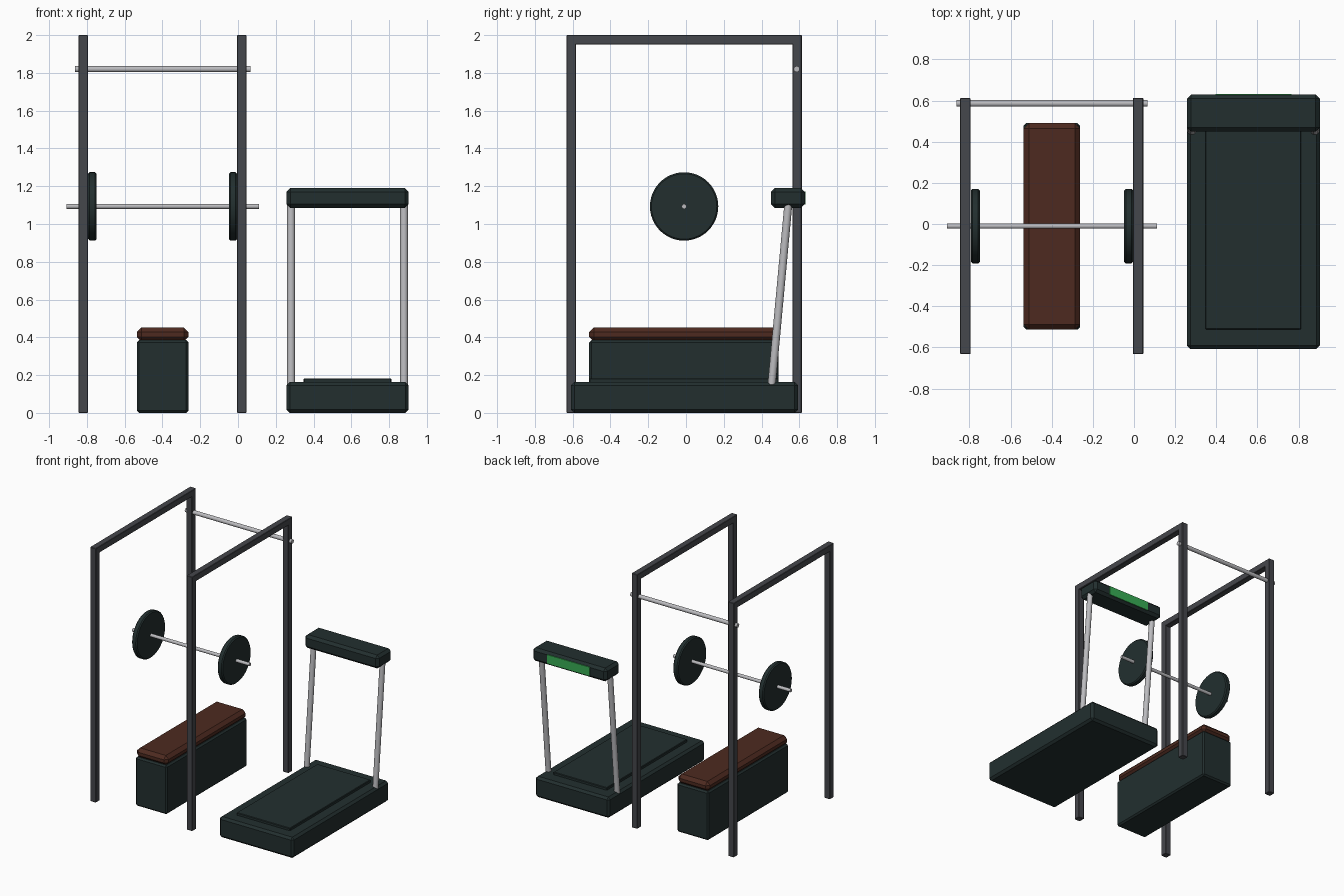
import bpy
from math import pi, radians
from mathutils import Vector

old = bpy.data.objects.get("Cube")
if old:
    bpy.data.objects.remove(old, do_unlink=True)


def material(name, rgb):
    m = bpy.data.materials.new(name)
    m.use_nodes = True
    m.diffuse_color = (*rgb, 1)
    m.node_tree.nodes["Principled BSDF"].inputs["Base Color"].default_value = (*rgb, 1)
    return m


frame_grey = material("frame grey", (0.06, 0.063, 0.072))
rubber = material("dark rubber", (0.016, 0.028, 0.028))
steel = material("steel", (0.5, 0.5, 0.52))
leather = material("brown leather", (0.075, 0.023, 0.014))
screen_green = material("screen green", (0.04, 0.42, 0.09))


def finish(name, mat, bevel):
    ob = bpy.context.object
    ob.name = name
    ob.data.materials.append(mat)
    if bevel:
        mod = ob.modifiers.new("Bevel", "BEVEL")
        mod.width = bevel
        mod.segments = 1
        mod.limit_method = "ANGLE"
        mod.angle_limit = radians(40)
    return ob


def box(name, x, y, z, mat, bevel=0.0):
    """Box from its (min, max) range on each axis."""
    ranges = (x, y, z)
    bpy.ops.mesh.primitive_cube_add(size=1, location=[(a + b) / 2 for a, b in ranges])
    bpy.context.object.scale = [b - a for a, b in ranges]
    bpy.ops.object.transform_apply(location=False, rotation=False, scale=True)
    return finish(name, mat, bevel)


def rod(name, start, end, radius, mat, sides=16, bevel=0.0):
    """Cylinder between two points."""
    start, end = Vector(start), Vector(end)
    axis = end - start
    bpy.ops.mesh.primitive_cylinder_add(
        vertices=sides, radius=radius, depth=axis.length, location=(start + end) / 2,
        rotation=axis.to_track_quat("Z", "Y").to_euler())
    bpy.ops.object.shade_smooth_by_angle(angle=radians(35))
    return finish(name, mat, bevel)


# Rack: two side frames of square tube
for side, x0 in (("right", -0.845), ("left", -0.005)):
    tube = (x0, x0 + 0.05)
    box(f"rack_front_post_{side}", tube, (-0.633, -0.583), (0, 2), frame_grey, 0.003)
    box(f"rack_back_post_{side}", tube, (0.563, 0.613), (0, 2), frame_grey, 0.003)
    box(f"rack_top_beam_{side}", tube, (-0.633, 0.613), (1.95, 2), frame_grey, 0.003)
rod("pull_up_bar", (-0.863, 0.586, 1.82), (0.065, 0.586, 1.82), 0.016, steel)

# Barbell with one plate at each end
bar_y, bar_z = -0.01, 1.093
rod("barbell", (-0.908, bar_y, bar_z), (0.112, bar_y, bar_z), 0.013, steel)
for side, x0 in (("right", -0.793), ("left", -0.048)):
    rod(f"weight_plate_{side}", (x0, bar_y, bar_z), (x0 + 0.044, bar_y, bar_z),
        0.181, rubber, 48, 0.008)

# Bench
box("bench_base", (-0.536, -0.262), (-0.513, 0.49), (0, 0.385), rubber, 0.012)
box("bench_pad", (-0.536, -0.262), (-0.513, 0.49), (0.378, 0.453), leather, 0.025)

# Treadmill
box("treadmill_deck", (0.257, 0.903), (-0.608, 0.592), (0, 0.163), rubber, 0.017)
box("treadmill_belt", (0.347, 0.812), (-0.513, 0.49), (0.14, 0.183), rubber, 0.004)
for side, x in (("right", 0.281), ("left", 0.879)):
    rod(f"treadmill_upright_{side}", (x, 0.449, 0.1), (x, 0.544, 1.13), 0.021, steel, 16)
box("treadmill_console", (0.257, 0.903), (0.45, 0.629), (1.085, 1.19), rubber, 0.02)
box("console_screen", (0.395, 0.765), (0.626, 0.633), (1.102, 1.173), screen_green)
